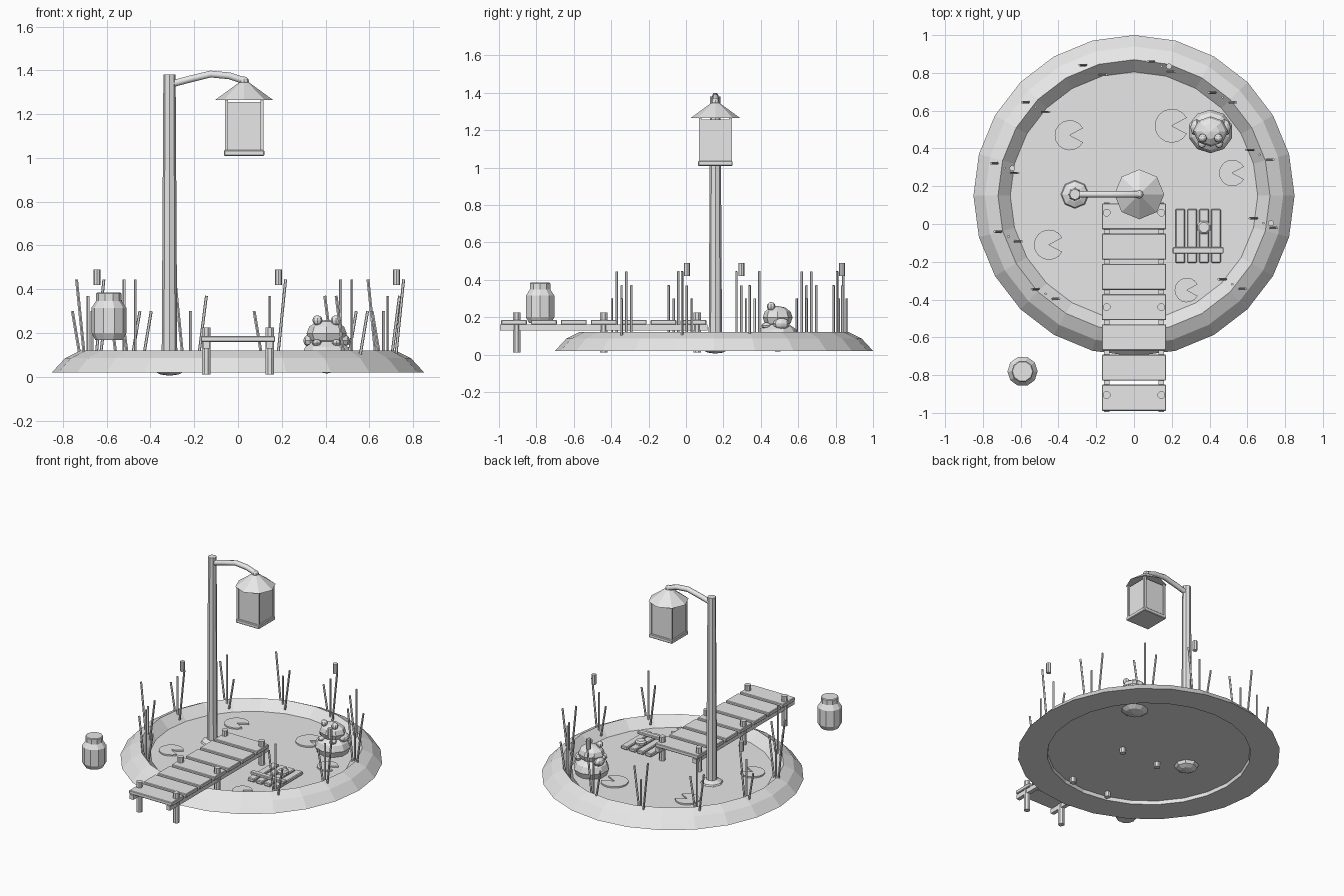
import bpy, bmesh, math
from mathutils import Vector

cube = bpy.data.objects.get("Cube")
if cube:
    bpy.data.objects.remove(cube, do_unlink=True)

grey = bpy.data.materials.new("plain_grey")
grey.use_nodes = True
COLOUR = (0.8, 0.8, 0.8, 1)
grey.diffuse_color = COLOUR
grey.node_tree.nodes["Principled BSDF"].inputs["Base Color"].default_value = COLOUR


def finish(name, bm, loc=(0, 0, 0)):
    bmesh.ops.recalc_face_normals(bm, faces=bm.faces)
    mesh = bpy.data.meshes.new(name)
    bm.to_mesh(mesh)
    bm.free()
    mesh.materials.append(grey)
    ob = bpy.data.objects.new(name, mesh)
    ob.location = loc
    bpy.context.collection.objects.link(ob)
    return ob


def box(name, loc, size, bevel=0.0):
    bm = bmesh.new()
    bmesh.ops.create_cube(bm, size=1)
    bmesh.ops.scale(bm, vec=size, verts=bm.verts)
    if bevel:
        bmesh.ops.bevel(bm, geom=bm.edges[:], offset=bevel, segments=1, affect='EDGES')
    return finish(name, bm, loc)


def lathe(name, loc, profile, sides, closed=False, turn=0.0):
    """Rings from (radius, height) pairs; capped, or joined up when closed."""
    bm = bmesh.new()
    rings = []
    for r, z in profile:
        rings.append([bm.verts.new((r * math.cos(turn + math.tau * k / sides),
                                    r * math.sin(turn + math.tau * k / sides), z))
                      for k in range(sides)])
    pairs = list(zip(rings, rings[1:]))
    if closed:
        pairs.append((rings[-1], rings[0]))
    else:
        bm.faces.new(rings[0])
        bm.faces.new(rings[-1])
    for a, b in pairs:
        for k in range(sides):
            n = (k + 1) % sides
            bm.faces.new((a[k], a[n], b[n], b[k]))
    return finish(name, bm, loc)


def blob(name, loc, size, sides=8, rings=6):
    bm = bmesh.new()
    bmesh.ops.create_uvsphere(bm, u_segments=sides, v_segments=rings, radius=1)
    bmesh.ops.scale(bm, vec=size, verts=bm.verts)
    return finish(name, bm, loc)


def rod(name, a, b, r, sides=6):
    a, b = Vector(a), Vector(b)
    ob = lathe(name, a, [(r, 0), (r, (b - a).length)], sides)
    ob.rotation_euler = (b - a).to_track_quat('Z', 'Y').to_euler()
    return ob


# Pond bank and water
POND_Y = 0.15
lathe("pond_bank", (0, POND_Y, 0),
      [(0.66, 0.02), (0.85, 0.02), (0.79, 0.085), (0.72, 0.12), (0.655, 0.055)], 24, closed=True)
lathe("pond_water", (0, POND_Y, 0), [(0.67, 0.045), (0.67, 0.055)], 24)

# Lily pads with a notch facing +x
for x, y, r in [(-0.34, 0.47, 0.08), (-0.45, -0.11, 0.08), (0.2, 0.52, 0.09),
                (0.52, 0.27, 0.07), (0.28, -0.35, 0.065)]:
    bm = bmesh.new()
    rim = [math.radians(28 + 304 * k / 14) for k in range(15)]
    pts = [(0, 0, 0)] + [(r * math.cos(t), r * math.sin(t), 0) for t in rim]
    pad = bm.faces.new([bm.verts.new(p) for p in pts])
    top = bmesh.ops.extrude_face_region(bm, geom=[pad])["geom"]
    bmesh.ops.translate(bm, vec=(0, 0, 0.01),
                        verts=[g for g in top if isinstance(g, bmesh.types.BMVert)])
    finish("lily_pad", bm, (x, y, 0.055))

# Reed clusters: three blades each, every third with a seed head
HEIGHTS = [0.37, 0.445, 0.30]
for i in range(10):
    t = math.radians(-42 + 30 * i)
    cx, cy = 0.7 * math.cos(t), POND_Y + 0.7 * math.sin(t)
    for j in range(3):
        s = j - 1
        h = HEIGHTS[(j - i) % 3] if i % 3 != 0 else HEIGHTS[j]
        y = cy - 0.026 * s
        rod("reed_blade", (cx + 0.035 * s, y, 0.08), (cx + 0.072 * s, y, h), 0.007, 5)
    if i % 3 == 1:
        rod("reed_head", (cx + 0.04, cy, 0.42), (cx + 0.04, cy, 0.49), 0.016, 8)

# Walkway: planks, stringers and posts
for k in range(7):
    box("walkway_plank", (0, 0.04 - 0.16 * k, 0.173), (0.34, 0.138, 0.026), 0.004)
for x in (-0.145, 0.145):
    box("walkway_stringer", (x, -0.44, 0.145), (0.028, 1.11, 0.032))
    for y in (0.06, -0.44, -0.905):
        lathe("walkway_post", (x, y, 0), [(0.021, 0.01), (0.021, 0.225)], 8, turn=math.pi / 8)

# Lamp post, mound and bent arm
PX, PY = -0.313, 0.157
blob("post_mound", (PX, PY, 0.045), (0.08, 0.08, 0.04), 8, 6)
lathe("lamp_post", (PX, PY, 0), [(0.036, 0.04), (0.028, 1.38)], 8)
curve = bpy.data.curves.new("lamp_arm", 'CURVE')
curve.dimensions = '3D'
curve.bevel_depth = 0.018
curve.bevel_resolution = 1
curve.use_fill_caps = True
spline = curve.splines.new('POLY')
path = [(PX, 1.335), (-0.22, 1.36), (-0.125, 1.383), (-0.04, 1.375), (0.035, 1.35)]
spline.points.add(len(path) - 1)
for p, (x, z) in zip(spline.points, path):
    p.co = (x, PY, z, 1)
curve.materials.append(grey)
bpy.context.collection.objects.link(bpy.data.objects.new("lamp_arm", curve))

# Lantern
LX = 0.028
blob("lantern_hook", (LX, PY, 1.35), (0.022, 0.022, 0.022), 8, 6)
lathe("lantern_roof", (LX, PY, 0), [(0.132, 1.265), (0.022, 1.345)], 8)
box("lantern_base", (LX, PY, 1.022), (0.185, 0.185, 0.026), 0.004)
box("lantern_glass", (LX, PY, 1.143), (0.162, 0.162, 0.225))
for sx in (-1, 1):
    for sy in (-1, 1):
        box("lantern_corner", (LX + 0.081 * sx, PY + 0.081 * sy, 1.15), (0.014, 0.014, 0.24))

# Jar with lid
lathe("jar_body", (-0.59, -0.78, 0),
      [(0.062, 0.168), (0.08, 0.2), (0.08, 0.315), (0.056, 0.35)], 10)
lathe("jar_lid", (-0.59, -0.78, 0), [(0.058, 0.345), (0.058, 0.38), (0.053, 0.385)], 10)

# Small raft with a round lump on it
for k in range(4):
    box("raft_slat", (0.245 + 0.063 * k, -0.063, 0.07), (0.052, 0.285, 0.025), 0.005)
box("raft_crossbar", (0.339, -0.14, 0.092), (0.268, 0.034, 0.018), 0.003)
lathe("raft_lump", (0.37, -0.018, 0),
      [(0.036, 0.08), (0.038, 0.098), (0.028, 0.108)], 8, turn=math.pi / 8)

# Stone and the frog sitting on it
FX, FY = 0.405, 0.49
blob("stone", (FX, FY, 0.095), (0.12, 0.115, 0.08), 10, 6)
blob("frog_body", (FX, FY, 0.198), (0.092, 0.08, 0.062), 8, 6)
for s in (-1, 1):
    blob("frog_eye", (FX + 0.042 * s, FY - 0.035, 0.258), (0.023, 0.023, 0.023), 8, 6)
    blob("frog_hind_leg", (FX + 0.075 * s, FY + 0.02, 0.165), (0.032, 0.045, 0.03), 8, 6)
    blob("frog_front_foot", (FX + 0.045 * s, FY - 0.06, 0.155), (0.022, 0.028, 0.016), 8, 6)
